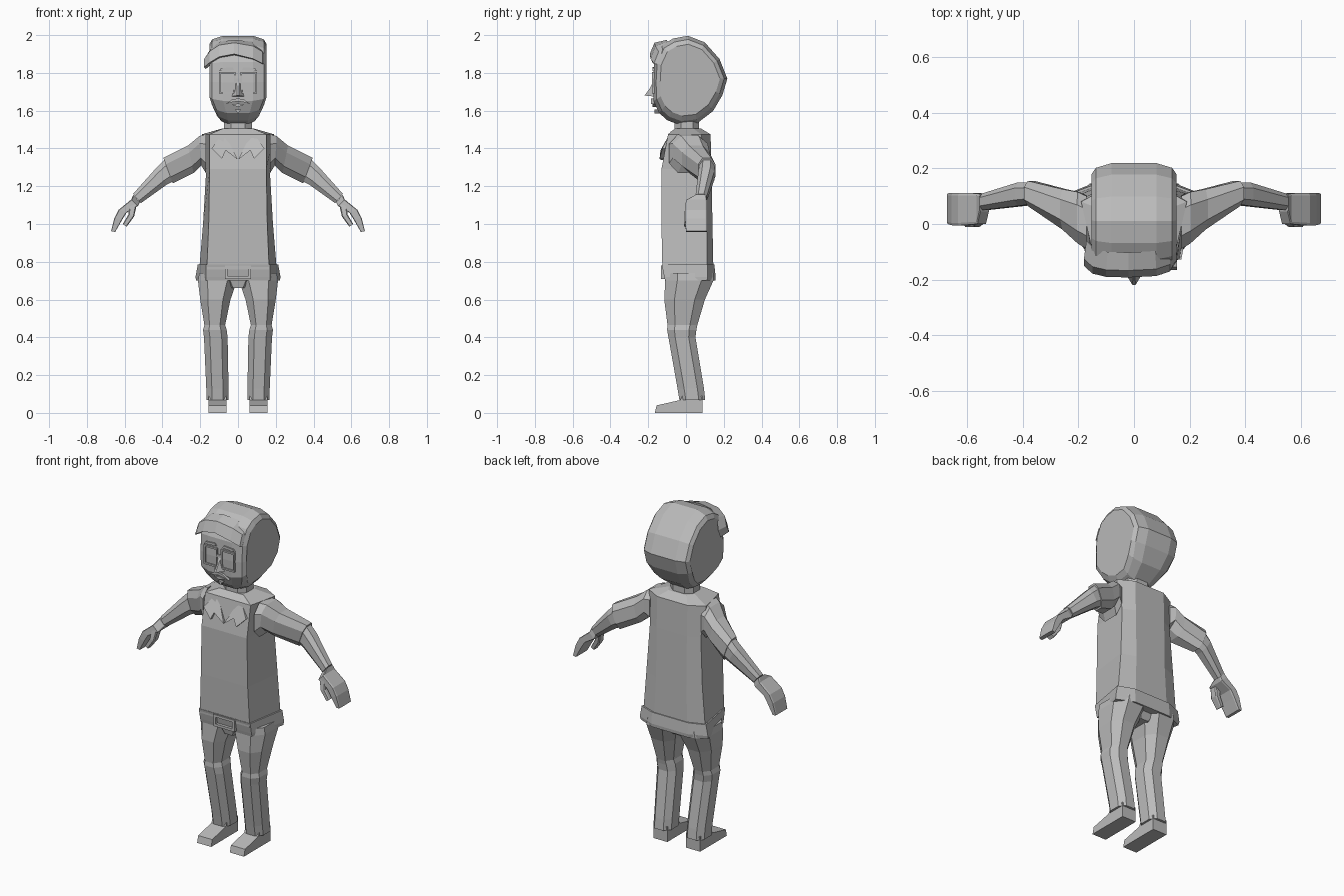
import bpy, bmesh, math
from mathutils import Vector

clay = bpy.data.materials.new("plain_grey")
clay.diffuse_color = (0.5, 0.5, 0.5, 1)


def loft(name, rings, mirror=False):
    """Skin a list of equal-length closed rings and cap both ends."""
    bm = bmesh.new()
    rows = [[bm.verts.new(p) for p in r] for r in rings]
    n = len(rows[0])
    for a, b in zip(rows, rows[1:]):
        for i in range(n):
            j = (i + 1) % n
            bm.faces.new((a[i], a[j], b[j], b[i]))
    bm.faces.new(rows[0])
    bm.faces.new(rows[-1])
    bmesh.ops.recalc_face_normals(bm, faces=bm.faces)
    me = bpy.data.meshes.new(name)
    bm.to_mesh(me)
    bm.free()
    me.materials.append(clay)
    ob = bpy.data.objects.new(name, me)
    bpy.context.collection.objects.link(ob)
    if mirror:
        ob.modifiers.new("mirror", "MIRROR").use_mirror_merge = False
    return ob


def octagon(c, u, v, k):
    """Chamfered rectangle round c with half-axes u and v."""
    c, u, v = Vector(c), Vector(u), Vector(v)
    pts = [(1, -k), (1, k), (k, 1), (-k, 1), (-1, k), (-1, -k), (-k, -1), (k, -1)]
    return [c + u * a + v * b for a, b in pts]


def level(x0, x1, y0, y1, z, k=0.5):
    return octagon(((x0 + x1) / 2, (y0 + y1) / 2, z),
                   ((x1 - x0) / 2, 0, 0), (0, (y1 - y0) / 2, 0), k)


def limb(xt, zt, xb, zb, y0, y1, k=0.5):
    """Limb section from its upper edge, lower edge and depth range."""
    return octagon(((xt + xb) / 2, (y0 + y1) / 2, (zt + zb) / 2),
                   ((xt - xb) / 2, 0, (zt - zb) / 2), (0, (y1 - y0) / 2, 0), k)


def body(z, front, side, back, yf, ys, yb):
    return [(-front, yf, z), (front, yf, z), (side, ys, z),
            (back, yb, z), (-back, yb, z), (-side, ys, z)]


def plate(name, pts, y0, y1, mirror=False):
    """Flat outline in x and z given thickness along y."""
    return loft(name, [[(x, y, z) for x, z in pts] for y in (y0, y1)], mirror)


def rect(x0, x1, z0, z1):
    return [(x0, z0), (x1, z0), (x1, z1), (x0, z1)]


# Torso and belt
loft("shirt", [
    body(0.76, .165, .205, .11, -.125, .11, .145),
    body(1.00, .155, .185, .10, -.13, .11, .14),
    body(1.29, .15, .168, .10, -.13, .10, .135),
    body(1.475, .15, .19, .10, -.095, .08, .13),
    body(1.505, .08, .085, .06, -.06, .04, .08)])
loft("belt", [
    body(0.70, .17, .222, .12, -.11, .11, .155),
    body(0.72, .17, .225, .12, -.115, .115, .157),
    body(0.785, .17, .213, .12, -.128, .115, .15)])
for x0, x1, z0, z1 in [(-.07, .07, .765, .78), (-.07, .07, .71, .725),
                       (-.07, -.055, .725, .765), (.055, .07, .725, .765)]:
    plate("buckle_bar", rect(x0, x1, z0, z1), -.133, -.11)

# Neck and collar
loft("neck", [level(-.075, .075, -.06, .07, z) for z in (1.46, 1.58)])
lapel = [(.0, 1.34, -.136), (.065, 1.39, -.135), (.085, 1.345, -.14),
         (.14, 1.40, -.125), (.075, 1.49, -.08)]
loft("collar", [[(x, y + d, z) for x, z, y in lapel] for d in (0, .02)], True)

# Arms
loft("sleeve", [
    limb(.17, 1.475, .17, 1.27, -.09, .10),
    limb(.205, 1.465, .195, 1.31, -.07, .115),
    limb(.265, 1.415, .235, 1.27, -.02, .125),
    limb(.395, 1.35, .345, 1.215, .065, .155)], True)
loft("forearm", [
    limb(.39, 1.34, .345, 1.225, .07, .15),
    limb(.43, 1.30, .375, 1.21, .065, .15),
    limb(.555, 1.16, .515, 1.11, .05, .11)], True)
loft("hand", [
    limb(.555, 1.155, .52, 1.115, .045, .105, .8),
    limb(.565, 1.13, .53, 1.095, .0, .11, .85),
    limb(.632, 1.075, .59, 1.06, -.005, .112, .85),
    limb(.655, 1.03, .615, 1.02, -.005, .112, .85),
    limb(.672, .962, .65, .958, .0, .11, .85)], True)
loft("thumb", [
    limb(.575, 1.105, .535, 1.105, .0, .05, .7),
    limb(.58, 1.05, .55, 1.04, -.01, .04, .7),
    limb(.61, 1.0, .59, .985, -.01, .03, .7)], True)

# Legs
loft("trouser_leg", [
    level(.0, .205, -.11, .145, .74),
    level(.005, .212, -.11, .145, .70),
    level(.04, .20, -.115, .10, .60),
    level(.068, .178, -.098, .06, .465),
    level(.06, .185, -.10, .055, .44),
    level(.055, .18, -.093, .05, .40),
    level(.05, .168, -.045, .095, .13),
    level(.05, .168, -.035, .102, .068)], True)
loft("crotch", [level(-.05, .05, -.09, .09, .66), level(-.10, .10, -.105, .12, .72)])

# Shoes: side profile drawn in y and z, given width along x
shoe = [(-.165, 0), (.088, 0), (.088, .09), (-.02, .09), (-.03, .068), (-.155, .04)]
loft("shoe", [[(x, y, z) for y, z in shoe] for x in (.062, .155)], True)

# Head: side outline swept across with rounded edges and flat cheeks
outline = [(-.13, 1.95), (-.07, 1.985), (.01, 2.0), (.10, 1.965), (.18, 1.875),
           (.222, 1.77), (.195, 1.68), (.145, 1.595), (.06, 1.53), (-.03, 1.52),
           (-.10, 1.545), (-.145, 1.585), (-.175, 1.65), (-.178, 1.75), (-.172, 1.86)]


def head_ring(x, s):
    ring = []
    for y, z in outline:
        yy, zz = .02 + (y - .02) * s, 1.77 + (z - 1.77) * s
        jaw = min(1, max(0, (1.66 - zz) / .13))
        ring.append((x * (1 - .4 * jaw), yy, zz))
    return ring


widths = [(.152, .79), (.137, .90), (.08, .985)]
loft("head", [head_ring(-x, s) for x, s in widths] +
     [head_ring(x, s) for x, s in reversed(widths)])

# Swept fringe: x, tip depth, tip height, root height
fringe = [(-.18, -.15, 1.83, 1.87), (-.15, -.178, 1.855, 1.93), (-.10, -.19, 1.885, 1.965),
          (-.02, -.192, 1.90, 1.975), (.08, -.187, 1.875, 1.965),
          (.13, -.17, 1.85, 1.93), (.15, -.13, 1.84, 1.88)]
loft("fringe", [[(x, y, z), (x, y + .025, (z + r) / 2 + .022),
                 (x * .95, y + .09, r), (x * .95, y + .07, z - .01)]
                for x, y, z, r in fringe])

# Spectacles: a square rim and brow over each eye
for part, box in [("top", (.012, .10, 1.795, 1.805)), ("bottom", (.012, .10, 1.69, 1.70)),
                  ("inner", (.012, .02, 1.70, 1.795)), ("outer", (.092, .10, 1.70, 1.795))]:
    plate("rim_" + part, rect(*box), -.181, -.155, True)
plate("bridge", rect(-.012, .012, 1.755, 1.77), -.181, -.165)
plate("brow", [(.02, 1.815), (.10, 1.81), (.09, 1.825), (.03, 1.83)], -.178, -.15, True)

# Nose, moustache, lip and chin tuft
loft("nose", [[(-.012, -.17, 1.76), (.012, -.17, 1.76), (.035, -.17, 1.675), (-.035, -.17, 1.675)],
              [(-.004, -.19, 1.72), (.004, -.19, 1.72), (.005, -.22, 1.68), (-.005, -.22, 1.68)]])
plate("moustache", [(0, 1.665), (.03, 1.66), (.065, 1.635), (.03, 1.645), (0, 1.65)],
      -.186, -.155, True)
plate("lip", [(-.035, 1.632), (0, 1.62), (.035, 1.632), (0, 1.638)], -.178, -.15)
plate("chin_tuft", [(-.015, 1.605), (0, 1.585), (.015, 1.605)], -.167, -.13)
